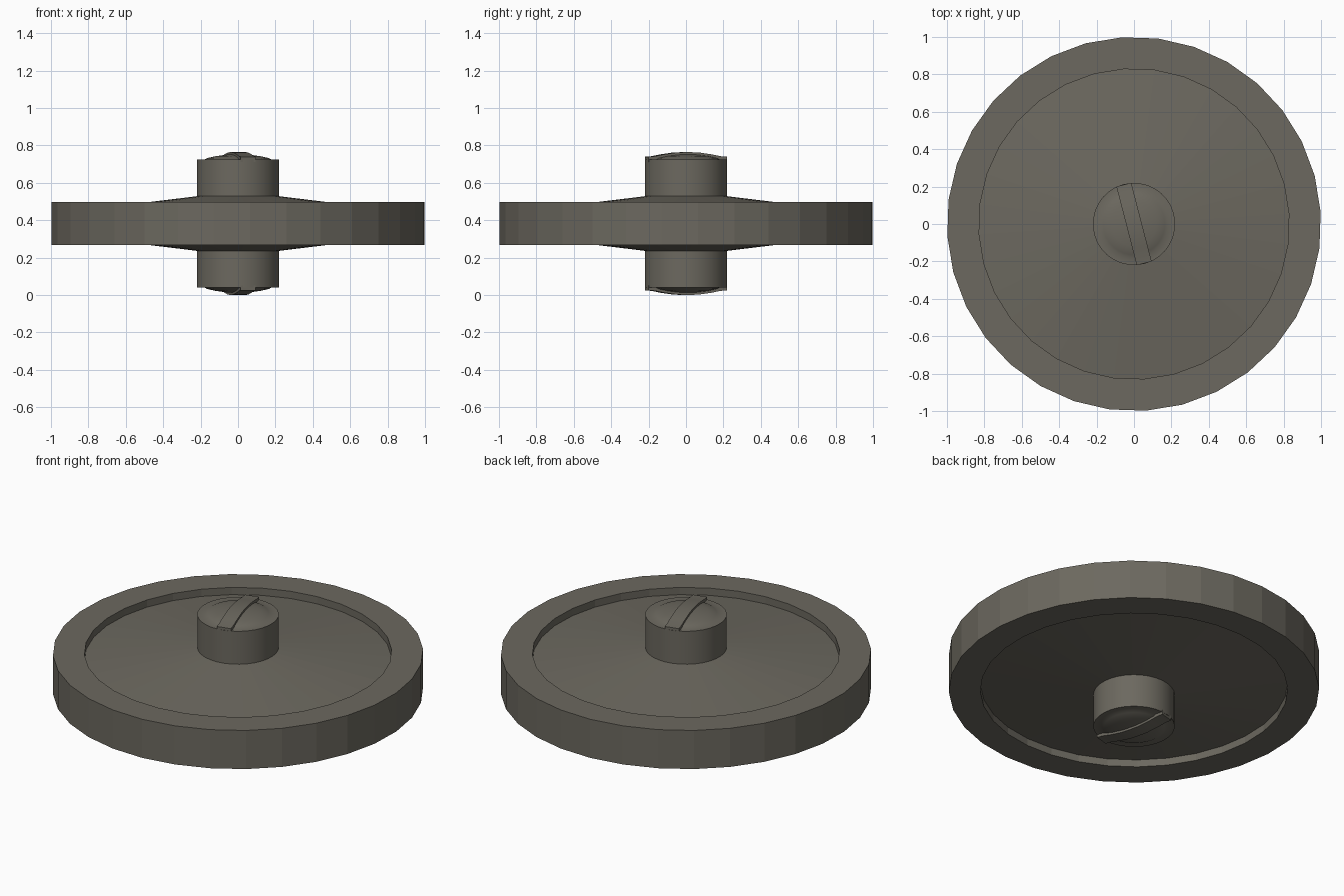
import bpy, bmesh, math

if "Cube" in bpy.data.objects:
    bpy.data.objects.remove(bpy.data.objects["Cube"])

CZ = 0.382            # mid-plane height
SIDES = 32
START = math.radians(3.75)

metal = bpy.data.materials.new("dark_metal")
metal.diffuse_color = (0.15, 0.14, 0.115, 1)
metal.use_nodes = True
metal.node_tree.nodes["Principled BSDF"].inputs["Base Color"].default_value = metal.diffuse_color


def finish(name, bm):
    bmesh.ops.recalc_face_normals(bm, faces=bm.faces[:])
    me = bpy.data.meshes.new(name)
    bm.to_mesh(me)
    bm.free()
    ob = bpy.data.objects.new(name, me)
    ob.location.z = CZ
    me.materials.append(metal)
    bpy.context.collection.objects.link(ob)
    return ob


def lathe(name, profile, closed=False):
    """Revolve (radius, z) points around z; radius 0 becomes a single pole."""
    bm = bmesh.new()
    rings = []
    for r, z in profile:
        if r == 0:
            rings.append([bm.verts.new((0, 0, z))] * SIDES)
        else:
            angles = [START + 2 * math.pi * i / SIDES for i in range(SIDES)]
            rings.append([bm.verts.new((r * math.cos(a), r * math.sin(a), z)) for a in angles])
    pairs = list(zip(rings, rings[1:])) + ([(rings[-1], rings[0])] if closed else [])
    for a, b in pairs:
        for i in range(SIDES):
            j = (i + 1) % SIDES
            bm.faces.new(list(dict.fromkeys((a[i], a[j], b[j], b[i]))))
    return finish(name, bm)


def smooth(ob):
    bpy.context.view_layer.objects.active = ob
    ob.select_set(True)
    bpy.ops.object.shade_smooth_by_angle(angle=math.radians(30))
    ob.select_set(False)


def mirrored(half):
    return half + [(r, -z) for r, z in reversed(half)]


# Wheel: flat rim with a recessed shallow cone on both sides
lathe("wheel", mirrored([(0.22, 0.146), (0.83, 0.072), (0.83, 0.115), (1.0, 0.115)]), closed=True)

# Axle with domed caps at both ends
axle = lathe("axle", mirrored([(0, 0.370), (0.06, 0.368), (0.12, 0.360), (0.165, 0.350),
                               (0.18, 0.342), (0.22, 0.342)]))
smooth(axle)


# Raised bars crossing the caps, arched over the dome
def cap_bar(name, side):
    bm = bmesh.new()
    half = [(0.221, 0.357), (0.18, 0.360), (0.13, 0.370), (0.06, 0.380)]
    path = [(-l, z) for l, z in half] + [(0, 0.382)] + [(l, z) for l, z in reversed(half)]
    sections = []
    for l, z in path:
        section = []
        for w, h in ((-0.041, 0.33), (0.041, 0.33), (0.041, z), (-0.041, z)):
            # End corners follow the round edge of the axle
            length = math.copysign(math.sqrt(0.221 ** 2 - w ** 2), l) if abs(l) > 0.2 else l
            section.append(bm.verts.new((w, length, side * h)))
        sections.append(section)
    for a, b in zip(sections, sections[1:]):
        for i in range(4):
            j = (i + 1) % 4
            bm.faces.new((a[i], a[j], b[j], b[i]))
    bm.faces.new(sections[0])
    bm.faces.new(sections[-1])
    ob = finish(name, bm)
    ob.rotation_euler.z = math.radians(14.5)
    smooth(ob)


cap_bar("top_bar", 1)
cap_bar("bottom_bar", -1)
